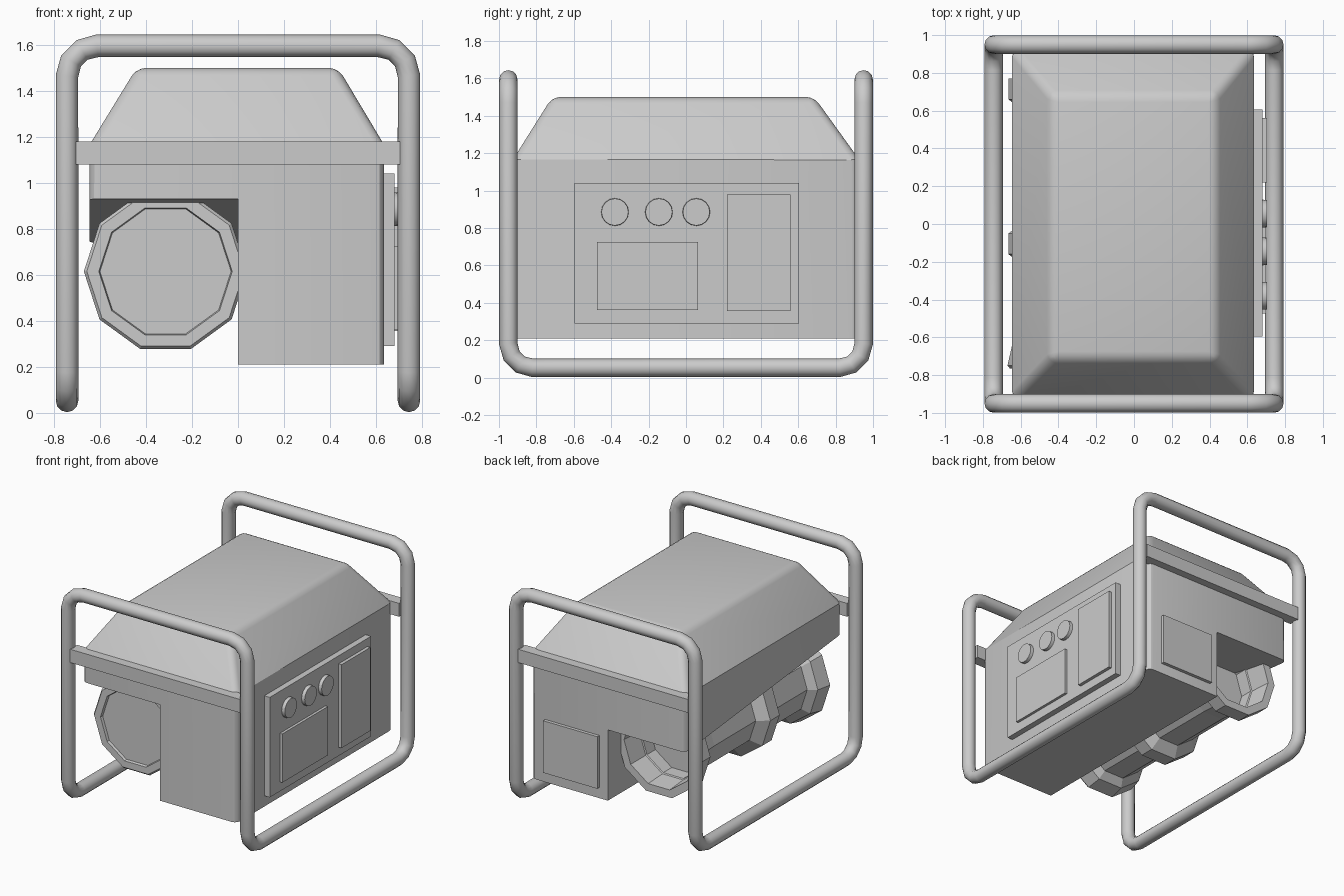
import bpy, bmesh, math
from mathutils import Vector

if "Cube" in bpy.data.objects:
    bpy.data.objects.remove(bpy.data.objects["Cube"])


def add_mesh(name, bm, smooth=None):
    bmesh.ops.recalc_face_normals(bm, faces=bm.faces)
    me = bpy.data.meshes.new(name)
    bm.to_mesh(me)
    bm.free()
    ob = bpy.data.objects.new(name, me)
    bpy.context.collection.objects.link(ob)
    if smooth:
        bpy.ops.object.select_all(action='DESELECT')
        ob.select_set(True)
        bpy.context.view_layer.objects.active = ob
        bpy.ops.object.shade_smooth_by_angle(angle=math.radians(smooth))
    return ob


def box(name, lo, hi):
    bm = bmesh.new()
    bmesh.ops.create_cube(bm, size=1)
    for v in bm.verts:
        v.co = Vector([(a + b) / 2 + c * (b - a) for a, b, c in zip(lo, hi, v.co)])
    return add_mesh(name, bm)


# Tubular frame: one closed loop with rounded corners
X, Y, Z0, Z1, R = 0.743, 0.95, 0.052, 1.595, 0.13
corners = [Vector(p) for p in (
    (-X, -Y, Z1), (X, -Y, Z1), (X, -Y, Z0), (X, Y, Z0),
    (X, Y, Z1), (-X, Y, Z1), (-X, Y, Z0), (-X, -Y, Z0))]
path = []
for i, p in enumerate(corners):
    a = (corners[i - 1] - p).normalized()
    b = (corners[(i + 1) % 8] - p).normalized()
    centre = p + (a + b) * R
    for k in range(4):
        t = k * math.pi / 6
        path.append(centre - b * R * math.cos(t) - a * R * math.sin(t))
curve = bpy.data.curves.new("tube_frame", 'CURVE')
curve.dimensions = '3D'
curve.bevel_depth = 0.049
curve.bevel_resolution = 4
spline = curve.splines.new('POLY')
spline.points.add(len(path) - 1)
for pt, co in zip(spline.points, path):
    pt.co = (*co, 1)
spline.use_cyclic_u = True
frame = bpy.data.objects.new("tube_frame", curve)
bpy.context.collection.objects.link(frame)
bpy.context.view_layer.objects.active = frame
frame.select_set(True)
bpy.ops.object.convert(target='MESH')

# Housing: L-shaped body with sloping notch roof and tapered hood
bm = bmesh.new()
ends, tops = [], []
for y, notch, top_y in ((-0.925, 0.93, -0.715), (0.925, 0.74, 0.685)):
    section = [(0, 0.21), (0.635, 0.21), (0.635, 1.17),
               (-0.645, 1.17), (-0.645, notch), (0, notch)]
    ends.append([bm.verts.new((x, y, z)) for x, z in section])
    tops.append([bm.verts.new((x, top_y, 1.5)) for x in (0.435, -0.44)])
f, b = ends
ft, bt = tops
for i in (0, 1, 3, 4, 5):
    j = (i + 1) % 6
    bm.faces.new((f[i], f[j], b[j], b[i]))
for e, t in zip(ends, tops):
    bm.faces.new(e)
    bm.faces.new((e[2], e[3], t[1], t[0]))
bm.faces.new((f[2], b[2], bt[0], ft[0]))
bm.faces.new((f[3], b[3], bt[1], ft[1]))
bm.faces.new((ft[0], ft[1], bt[1], bt[0]))
pairs = [(ft[0], ft[1]), (bt[0], bt[1]), (ft[0], bt[0]), (ft[1], bt[1])]
for e, t in zip(ends, tops):
    pairs += [(e[1], e[2]), (e[3], e[4]), (e[2], t[0]), (e[3], t[1])]
round_edges = [bm.edges.get(p) for p in pairs]
bmesh.ops.recalc_face_normals(bm, faces=bm.faces)
bmesh.ops.bevel(bm, geom=round_edges, offset=0.04, offset_type='OFFSET',
                segments=3, profile=0.5, affect='EDGES')
add_mesh("housing", bm, 30)

# Cross bars between the posts, front and back
for name, s in (("front_bar", -1), ("back_bar", 1)):
    y0, y1 = sorted((s * 0.90, s * 0.985))
    box(name, (-0.705, y0, 1.08), (0.705, y1, 1.18))

# Control panel on the right side
box("control_panel", (0.62, -0.595, 0.29), (0.68, 0.605, 1.04))
box("outlet_plate", (0.67, -0.475, 0.36), (0.70, 0.065, 0.725))
box("switch_plate", (0.67, 0.22, 0.355), (0.705, 0.56, 0.98))
for i, y in enumerate((-0.38, -0.145, 0.055)):
    bm = bmesh.new()
    bmesh.ops.create_cone(bm, cap_ends=True, segments=16, radius1=0.075,
                          radius2=0.072, depth=0.04)
    for v in bm.verts:
        v.co = (0.685 + v.co.z, y + v.co.x, 0.885 + v.co.y)
    add_mesh("gauge_%d" % (i + 1), bm, 30)

# Back cover plate
box("back_plate", (0.07, 0.91, 0.29), (0.52, 0.95, 0.68))

# Ten-sided ribbed drum: profile of (y, radius) lathed around y
profile = [(-0.745, 0.285), (-0.765, 0.29), (-0.765, 0.342), (-0.75, 0.355),
           (-0.64, 0.33), (-0.60, 0.27), (-0.22, 0.27), (-0.16, 0.35),
           (-0.05, 0.35), (0.01, 0.27), (0.60, 0.27), (0.66, 0.35),
           (0.77, 0.35), (0.77, 0.29), (0.50, 0.27)]
bm = bmesh.new()
rings = [[bm.verts.new((-0.315 + r * math.cos(k * math.pi / 5), y,
                        0.615 + r * math.sin(k * math.pi / 5)))
          for k in range(10)] for y, r in profile]
for r0, r1 in zip(rings, rings[1:]):
    for k in range(10):
        n = (k + 1) % 10
        bm.faces.new((r0[k], r0[n], r1[n], r1[k]))
bm.faces.new(rings[0])
bm.faces.new(rings[-1])
add_mesh("engine_drum", bm)
